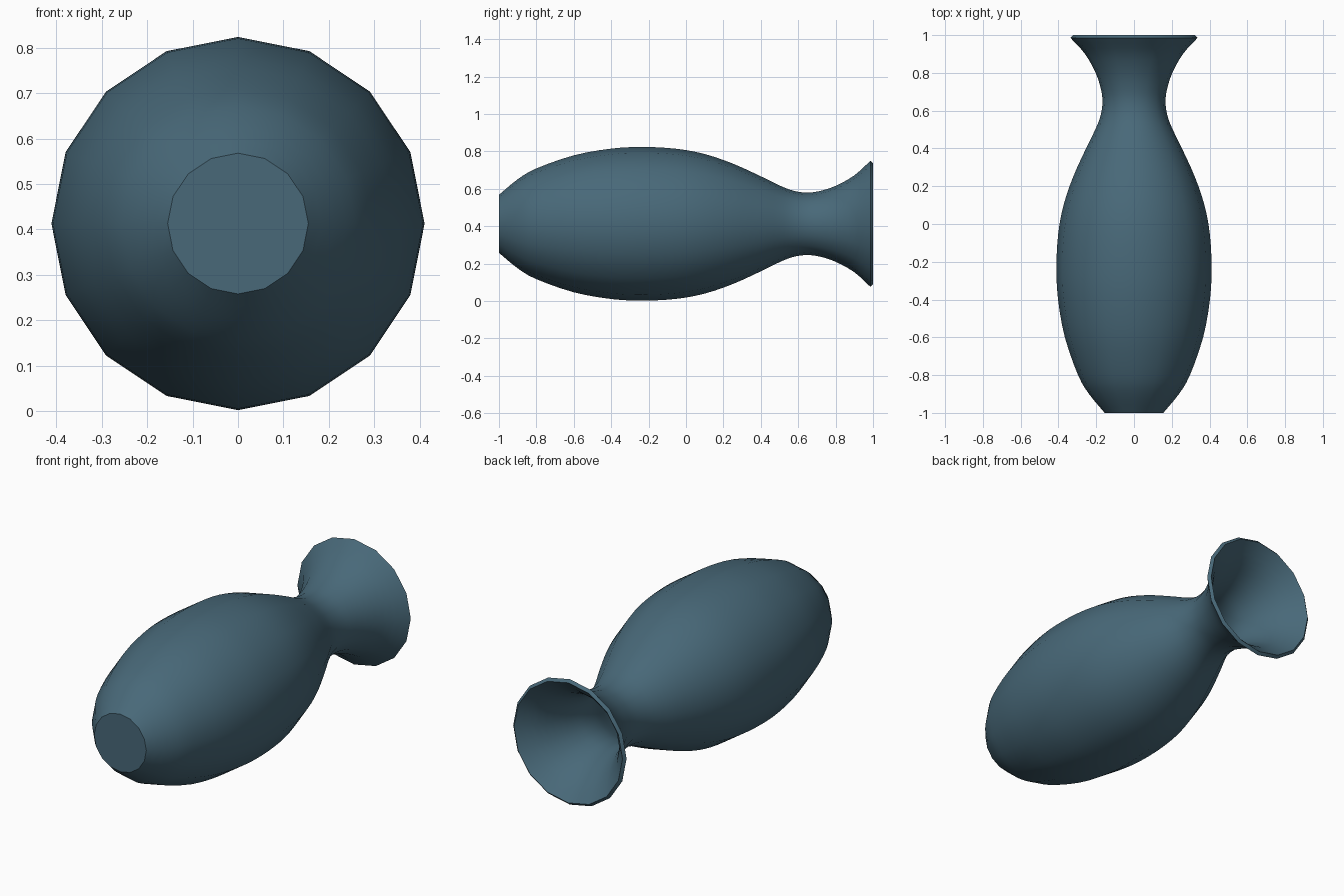
import bpy, bmesh, math

if "Cube" in bpy.data.objects:
    bpy.data.objects.remove(bpy.data.objects["Cube"])

SIDES, AXIS_Z = 16, 0.413

# Outer profile: (position along y, radius), base to rim
P = [(-1.0, 0.155), (-0.9, 0.238), (-0.8, 0.296), (-0.6, 0.366), (-0.4, 0.402),
     (-0.23, 0.411), (-0.05, 0.401), (0.1, 0.373), (0.25, 0.322), (0.4, 0.254),
     (0.5, 0.205), (0.57, 0.178), (0.64, 0.167), (0.71, 0.174), (0.8, 0.203),
     (0.9, 0.259), (0.986, 0.337)]


def smooth_profile(pts, steps=3):
    ext = [tuple(2 * a - b for a, b in zip(pts[0], pts[1]))] + pts
    ext += [tuple(2 * a - b for a, b in zip(pts[-1], pts[-2]))]
    out = []
    for i in range(1, len(ext) - 2):
        a, b, c, d = ext[i - 1:i + 3]
        for k in range(steps):
            t = k / steps
            out.append(tuple(0.5 * (2 * q + (r - p) * t + (2 * p - 5 * q + 4 * r - s) * t * t
                                    + (3 * q - p - 3 * r + s) * t ** 3)
                             for p, q, r, s in zip(a, b, c, d)))
    return out + [pts[-1]]


# Vase body: revolve the profile about the y direction
bm = bmesh.new()
rings = []
for y, r in smooth_profile(P):
    rings.append([bm.verts.new((r * math.cos(2 * math.pi * i / SIDES), y,
                                AXIS_Z + r * math.sin(2 * math.pi * i / SIDES)))
                  for i in range(SIDES)])
for a, b in zip(rings, rings[1:]):
    for i in range(SIDES):
        j = (i + 1) % SIDES
        bm.faces.new((a[i], b[i], b[j], a[j]))

# Flat base
centre = bm.verts.new((0, -1, AXIS_Z))
for i in range(SIDES):
    bm.faces.new((rings[0][i], rings[0][(i + 1) % SIDES], centre))

# Point every face outward
bm.normal_update()
wall = bm.faces[:][SIDES * 15]
outward = wall.calc_center_median()
outward.y = 0
outward.z -= AXIS_Z
if wall.normal.dot(outward) < 0:
    bmesh.ops.reverse_faces(bm, faces=bm.faces[:])

mesh = bpy.data.meshes.new("vase")
bm.to_mesh(mesh)
bm.free()
vase = bpy.data.objects.new("vase", mesh)
bpy.context.collection.objects.link(vase)

# Wall thickness, inward
solid = vase.modifiers.new("wall", 'SOLIDIFY')
solid.thickness = 0.02
solid.offset = -1
bpy.context.view_layer.objects.active = vase
vase.select_set(True)
bpy.ops.object.modifier_apply(modifier=solid.name)
bpy.ops.object.shade_smooth_by_angle(angle=math.radians(35))

# Blue-grey glaze
mat = bpy.data.materials.new("glaze")
mat.diffuse_color = (0.065, 0.14, 0.19, 1)
mat.use_nodes = True
mat.node_tree.nodes["Principled BSDF"].inputs["Base Color"].default_value = mat.diffuse_color
vase.data.materials.append(mat)
